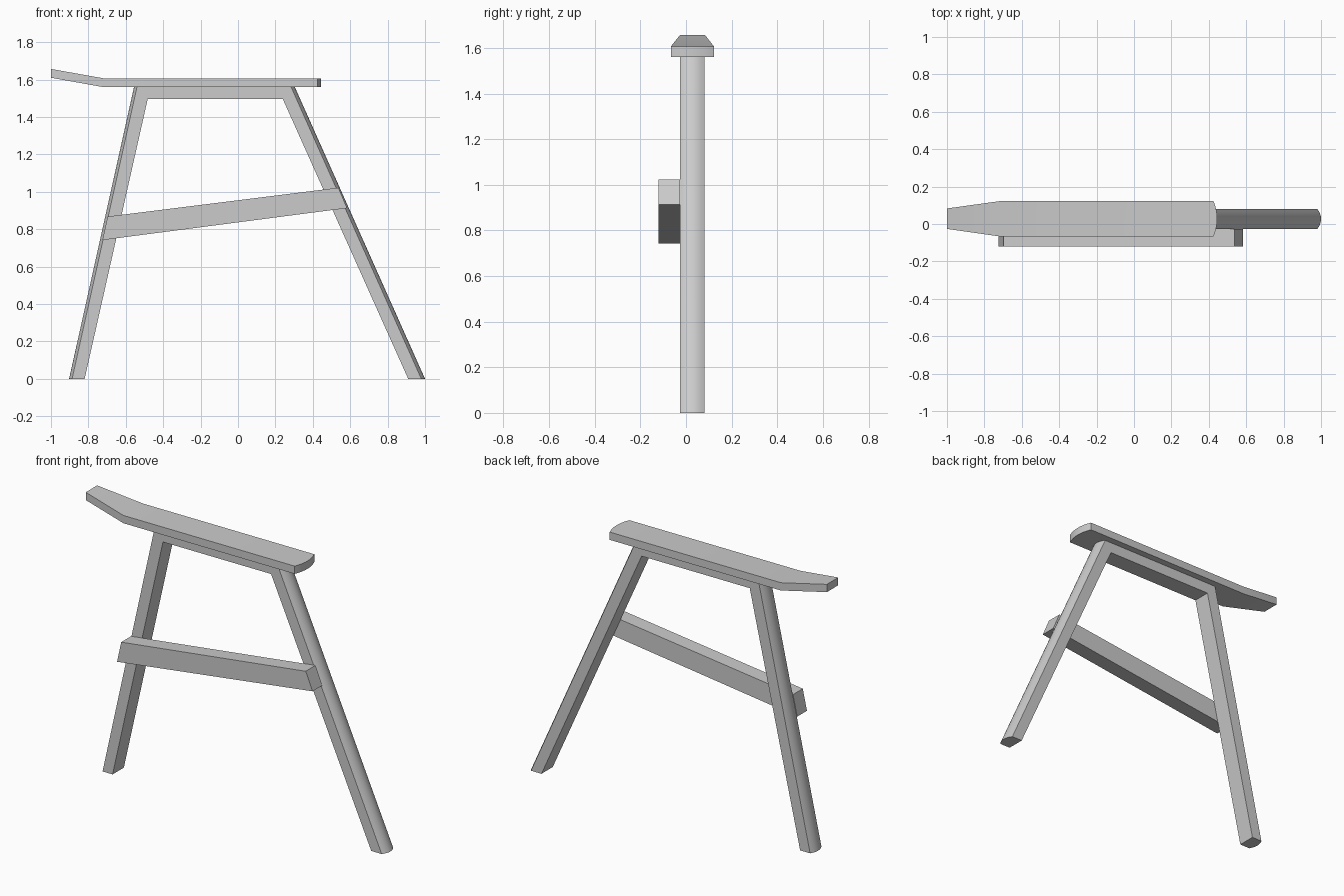
import bpy, bmesh

if "Cube" in bpy.data.objects:
    bpy.data.objects.remove(bpy.data.objects["Cube"], do_unlink=True)

grey = bpy.data.materials.new("plain grey")
grey.use_nodes = True
colour = (0.6, 0.6, 0.6, 1)
grey.diffuse_color = colour
grey.node_tree.nodes["Principled BSDF"].inputs["Base Color"].default_value = colour

STEPS = 8


def bulge(i):
    """Rounded profile from 0 at both edges to 1 in the middle."""
    t = 2 * i / STEPS - 1
    return 1 - t * t


def loft(layers):
    """Closed solid through matching outlines."""
    bm = bmesh.new()
    rings = [[bm.verts.new(p) for p in layer] for layer in layers]
    n = len(rings[0])
    for a, b in zip(rings, rings[1:]):
        for i in range(n):
            j = (i + 1) % n
            bm.faces.new((a[i], a[j], b[j], b[i]))
    bm.faces.new(rings[0][::-1])
    bm.faces.new(rings[-1])
    return bm, rings


def finish(name, bm):
    bmesh.ops.recalc_face_normals(bm, faces=bm.faces[:])
    mesh = bpy.data.meshes.new(name)
    bm.to_mesh(mesh)
    bm.free()
    mesh.materials.append(grey)
    obj = bpy.data.objects.new(name, mesh)
    bpy.context.collection.objects.link(obj)
    bpy.ops.object.select_all(action='DESELECT')
    obj.select_set(True)
    bpy.context.view_layer.objects.active = obj
    bpy.ops.object.shade_smooth_by_angle(angle=0.52)


# Leg frame: two splayed legs and a top rail, outer leg faces rounded
layers = []
for i in range(STEPS + 1):
    y = -0.027 + 0.108 * i / STEPS
    l, r = 0.016 * bulge(i), 0.02 * bulge(i)
    outline = [(-0.887 - l, 0), (-0.54 - l, 1.56), (0.284 + r, 1.56), (0.98 + r, 0),
               (0.91, 0), (0.24, 1.495), (-0.483, 1.495), (-0.82, 0)]
    layers.append([(x, y, z) for x, z in outline])
finish("leg_frame", loft(layers)[0])

# Armrest: flat board with a rounded back end and a narrowed, raised tip
plan = [(-0.72, 0.122), (-1, 0.083), (-1, -0.026), (-0.72, -0.066)]
plan += [(0.425 + 0.02 * bulge(i), -0.066 + 0.188 * i / STEPS) for i in range(STEPS + 1)]
bm, rings = loft([[(x, y, z) for x, y in plan] for z in (1.56, 1.607)])
for ring in rings:
    bmesh.ops.connect_verts(bm, verts=[ring[0], ring[3]])
    for v in ring[1:3]:
        v.co.z += 0.05
finish("armrest", bm)

# Stretcher: slanted bar on the front of the legs, ends cut along them
side = [(-0.725, 0.742), (0.583, 0.913), (0.537, 1.022), (-0.697, 0.868)]
finish("stretcher", loft([[(x, y, z) for x, z in side] for y in (-0.12, -0.027)])[0])
